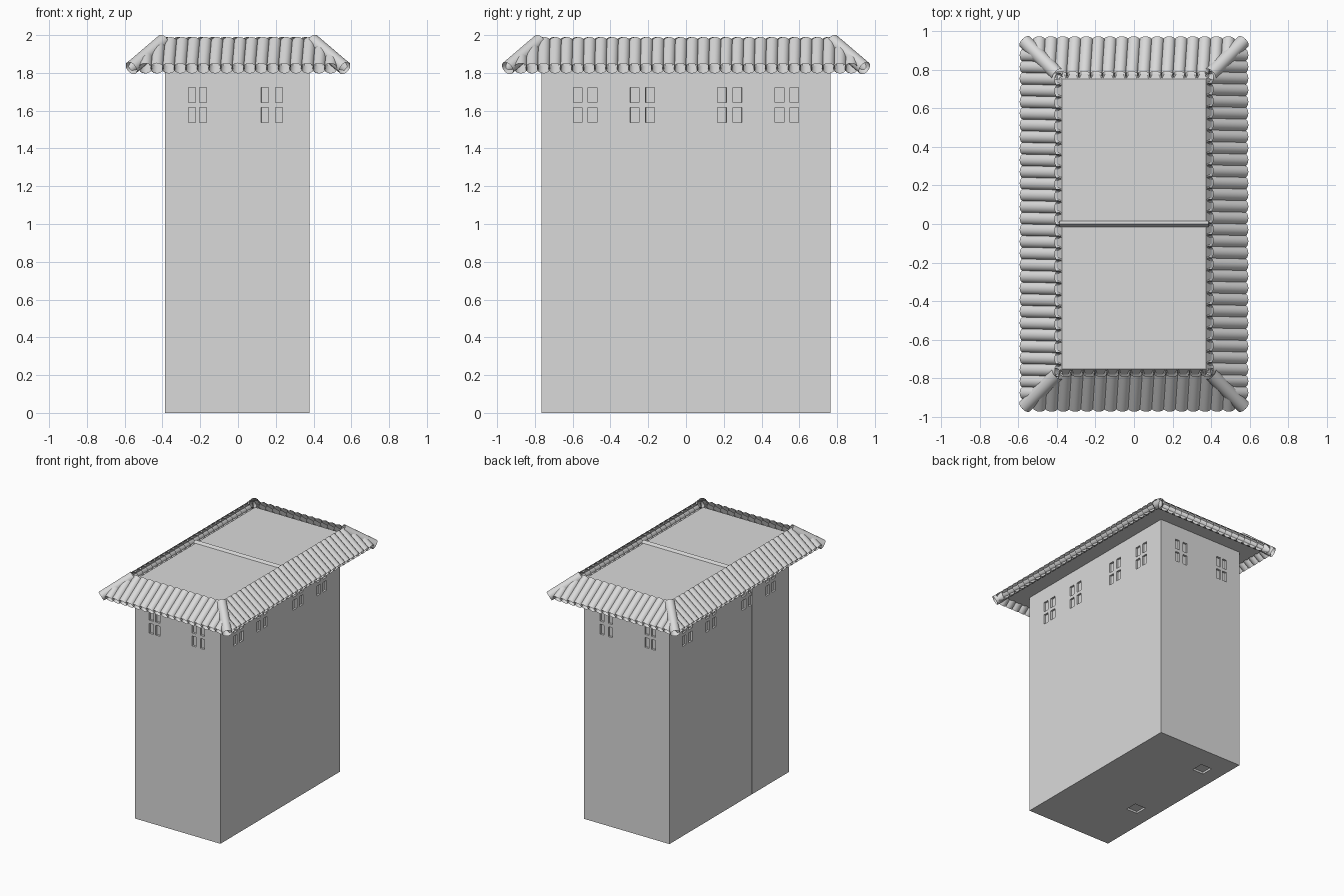
import bpy, bmesh, math
from mathutils import Matrix, Vector

if "Cube" in bpy.data.objects:
    bpy.data.objects.remove(bpy.data.objects["Cube"], do_unlink=True)

stone = bpy.data.materials.new("plain_grey")
stone.use_nodes = True
GREY = (0.7, 0.7, 0.7, 1)
stone.diffuse_color = GREY
stone.node_tree.nodes["Principled BSDF"].inputs["Base Color"].default_value = GREY


def finish(name, bm):
    mesh = bpy.data.meshes.new(name)
    bm.to_mesh(mesh)
    bm.free()
    mesh.materials.append(stone)
    ob = bpy.data.objects.new(name, mesh)
    bpy.context.collection.objects.link(ob)
    return ob


def add_tube(bm, a, b, radius):
    a, b = Vector(a), Vector(b)
    turn = (b - a).to_track_quat('Z', 'Y').to_matrix().to_4x4()
    bmesh.ops.create_cone(bm, cap_ends=False, segments=16, radius1=radius,
                          radius2=radius, depth=(b - a).length,
                          matrix=Matrix.Translation((a + b) / 2) @ turn)


def finish_tubes(name, bm):
    ob = finish(name, bm)
    bpy.ops.object.select_all(action='DESELECT')
    ob.select_set(True)
    bpy.context.view_layer.objects.active = ob
    bpy.ops.object.shade_smooth_by_angle(angle=math.radians(40))


def spans(centres, width):
    return [(c - width / 2, c + width / 2) for c in centres]


def within(value, ranges):
    return any(a < value < b for a, b in ranges)


# Tower body, with panes, base sockets and a seam sunk into its faces
X0, X1, Y1, TOP = -0.387, 0.378, 0.765, 1.87
PANE_Z = spans((1.577, 1.683), 0.08)
PANE_X = spans((-0.243, -0.185, 0.142, 0.217), 0.038)
PANE_Y = spans([s * y for y in (0.19, 0.272, 0.495, 0.573) for s in (-1, 1)], 0.047)
SOCKET_X = spans([-0.213], 0.1)
SOCKET_Y = spans((0.54, -0.23), 0.1)
SEAM_Y = [(-0.2955, -0.2845)]


def is_sunk(face):
    c, n = face.calc_center_median(), face.normal
    if abs(n.y) > 0.9:
        return within(c.x, PANE_X) and within(c.z, PANE_Z)
    if abs(n.x) > 0.9:
        pane = within(c.y, PANE_Y) and within(c.z, PANE_Z)
        return pane or (n.x < 0 and within(c.y, SEAM_Y))
    return n.z < 0 and within(c.x, SOCKET_X) and within(c.y, SOCKET_Y)


bm = bmesh.new()
bmesh.ops.create_cube(bm, size=1, matrix=Matrix.Translation(((X0 + X1) / 2, 0, TOP / 2))
                      @ Matrix.Diagonal((X1 - X0, 2 * Y1, TOP, 1)))
for axis, ranges in enumerate((PANE_X + SOCKET_X, PANE_Y + SOCKET_Y + SEAM_Y, PANE_Z)):
    normal = Vector([float(i == axis) for i in range(3)])
    for cut in sorted({edge for pair in ranges for edge in pair}):
        bmesh.ops.bisect_plane(bm, geom=bm.verts[:] + bm.edges[:] + bm.faces[:],
                               plane_co=normal * cut, plane_no=normal)
bm.normal_update()
bmesh.ops.inset_region(bm, faces=[f for f in bm.faces if is_sunk(f)],
                       thickness=0.001, depth=-0.015)
finish("tower_body", bm)

# Roof core: flat soffit, sloped sides and flat deck
bm = bmesh.new()
rings = []
for x, z in ((0.505, 1.84), (0.4, 1.917), (0.372, 1.95)):
    rings.append([bm.verts.new((sx * x, sy * (x + 0.38), z))
                  for sx, sy in ((-1, -1), (1, -1), (1, 1), (-1, 1))])
bm.faces.new(rings[0])
bm.faces.new(rings[-1])
for low, high in zip(rings, rings[1:]):
    for i in range(4):
        j = (i + 1) % 4
        bm.faces.new((low[i], low[j], high[j], high[i]))
bmesh.ops.recalc_face_normals(bm, faces=bm.faces)
finish("roof_core", bm)

# Low ridge across the deck
bm = bmesh.new()
ends = [[bm.verts.new((x, y, z)) for y, z in ((-0.016, 1.948), (0.016, 1.948), (0, 1.97))]
        for x in (-0.385, 0.385)]
for tri in ends:
    bm.faces.new(tri)
for i in range(3):
    j = (i + 1) % 3
    bm.faces.new((ends[0][i], ends[0][j], ends[1][j], ends[1][i]))
bmesh.ops.recalc_face_normals(bm, faces=bm.faces)
finish("deck_ridge", bm)

# Rows of round open tiles on the four slopes
RUN, Z_IN, Z_OUT, RADIUS = 0.182, 1.963, 1.824, 0.034


def tile_row(name, half, distance, count, reach, angle, lean):
    """Tiles fall away from the deck edge; those past its corners are cut by the hip."""
    bm = bmesh.new()
    for i in range(count):
        t = reach * (2 * i / (count - 1) - 1)
        f = max(0, (abs(t) - half) / RUN)
        start = (t + lean * (1 - f), -distance - f * RUN, Z_IN + f * (Z_OUT - Z_IN))
        add_tube(bm, start, (t, -distance - RUN, Z_OUT), RADIUS)
    bm.transform(Matrix.Rotation(math.radians(angle), 4, 'Z'))
    finish_tubes(name, bm)


for name, angle in (("front_tiles", 0), ("back_tiles", 180)):
    tile_row(name, 0.39, 0.77, 17, 0.49, angle, 0.012)
for name, angle in (("left_tiles", 90), ("right_tiles", 270)):
    tile_row(name, 0.77, 0.39, 30, 0.875, angle, 0.004)

# Hip tiles on the corners
bm = bmesh.new()
for sx in (-1, 1):
    for sy in (-1, 1):
        add_tube(bm, (sx * 0.395, sy * 0.775, 1.97),
                 (sx * 0.565, sy * 0.945, 1.825), 0.037)
finish_tubes("hip_tiles", bm)
